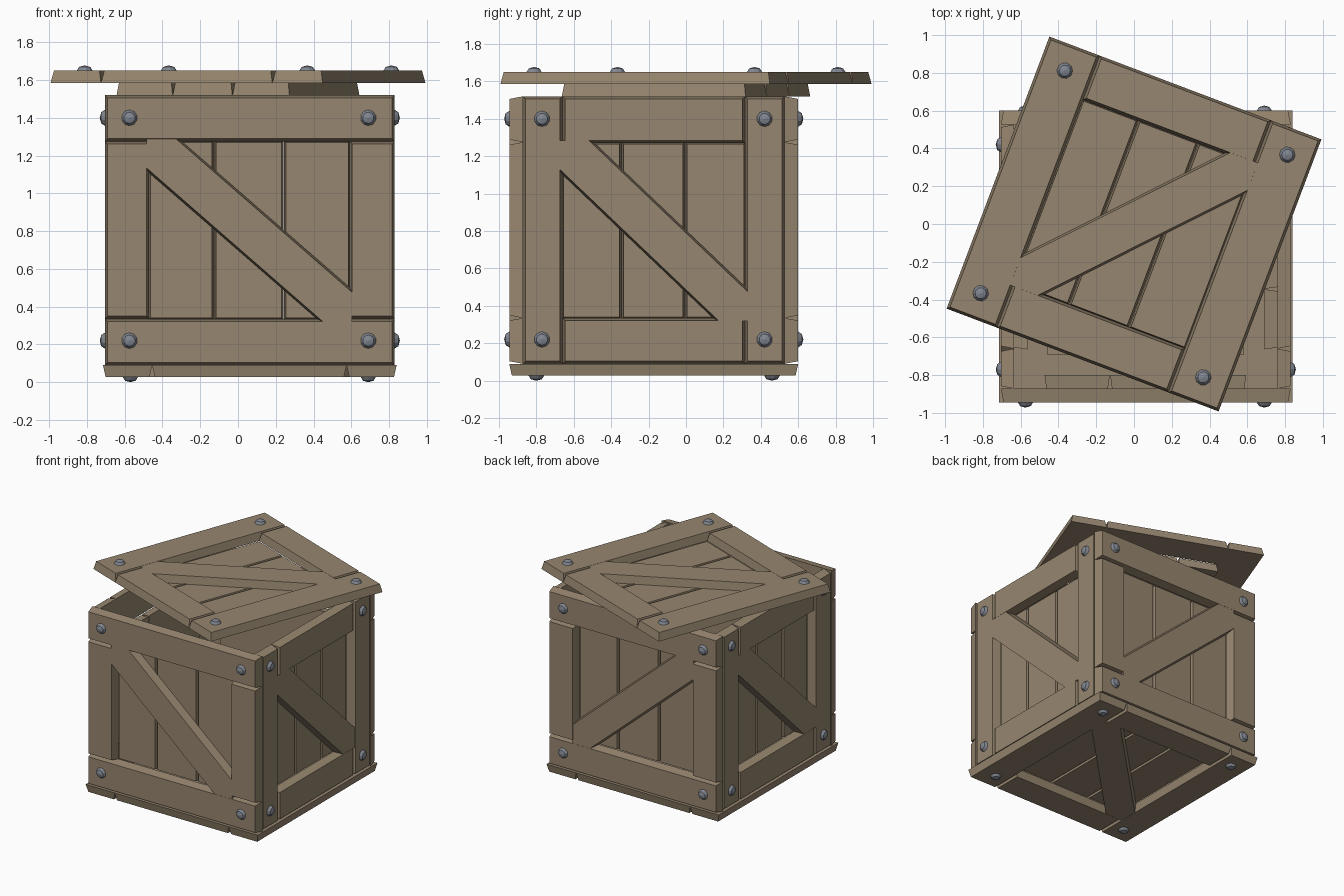
import bpy, bmesh, math
from mathutils import Matrix, Vector

if "Cube" in bpy.data.objects:
    bpy.data.objects.remove(bpy.data.objects["Cube"])


def material(name, rgb):
    m = bpy.data.materials.new(name)
    m.diffuse_color = (*rgb, 1)
    m.use_nodes = True
    m.node_tree.nodes["Principled BSDF"].inputs["Base Color"].default_value = m.diffuse_color
    return m


WOOD = material("brown wood", (0.31, 0.24, 0.16))
STEEL = material("grey steel", (0.22, 0.24, 0.28))


def finish(bm, name, mat):
    bmesh.ops.recalc_face_normals(bm, faces=bm.faces[:])
    me = bpy.data.meshes.new(name)
    bm.to_mesh(me)
    bm.free()
    me.materials.append(mat)
    ob = bpy.data.objects.new(name, me)
    bpy.context.collection.objects.link(ob)
    return ob


def loft(bm, M, base, top, n0, n1):
    """Solid between two outlines with the same point count."""
    a = [bm.verts.new(M @ Vector((u, v, n0))) for u, v in base]
    b = [bm.verts.new(M @ Vector((u, v, n1))) for u, v in top]
    k = len(a)
    bm.faces.new(a)
    bm.faces.new(b)
    for i in range(k):
        j = (i + 1) % k
        bm.faces.new((a[i], a[j], b[j], b[i]))


def rect(u0, u1, v0, v1, s=0.0):
    return [(u0 + s, v0 + s), (u1 - s, v0 + s), (u1 - s, v1 - s), (u0 + s, v1 - s)]


def board(bm, M, u0, u1, v0, v1, n0, n1, taper=0.014):
    loft(bm, M, rect(u0, u1, v0, v1), rect(u0, u1, v0, v1, taper), n0, n1)


def brace_outline(a0, a1, b0, b1, c, d):
    """Six-sided diagonal strip across an opening; d = slope sign."""
    pts = [(a0, b0), (a0 + c, b0), (a1, b1 - c), (a1, b1), (a1 - c, b1), (a0, b0 + c)]
    return pts if d > 0 else [(u, b0 + b1 - v) for u, v in pts]


def panel(name, M, ur, vr, ou, ov, long_v, d, t, bolts_u, bolts_v):
    (u0, u1), (v0, v1), (a0, a1), (b0, b1) = ur, vr, ou, ov
    # outer frame boards
    bm = bmesh.new()
    if long_v:
        parts = [(u0, a0, v0, v1), (a1, u1, v0, v1), (a0, a1, v0, b0), (a0, a1, b1, v1)]
    else:
        parts = [(u0, u1, v0, b0), (u0, u1, b1, v1), (u0, a0, b0, b1), (a1, u1, b0, b1)]
    for p in parts:
        board(bm, M, *p, -t, 0)
    finish(bm, name + "_frame", WOOD)
    # diagonal brace
    bm = bmesh.new()
    e = 0.015
    box = (a0 - e, a1 + e, b0 - e, b1 + e)
    loft(bm, M, brace_outline(*box, 0.17, d), brace_outline(*box, 0.155, d), -t, -0.001)
    finish(bm, name + "_brace", WOOD)
    # three planks behind the frame
    bm = bmesh.new()
    p0, p1 = a0 - 0.005, a1 + 0.005
    cuts = [p0, p0 + (p1 - p0) * 0.325, p0 + (p1 - p0) * 0.67, p1]
    for l, r in zip(cuts, cuts[1:]):
        board(bm, M, l + 0.001, r - 0.001, b0 - 0.005, b1 + 0.005, -2 * t, -t, 0.010)
    # keep the plank layer closed against the frame
    finish(bm, name + "_planks", WOOD)
    # corner bolts
    bm = bmesh.new()
    for u in bolts_u:
        for v in bolts_v:
            B = M @ Matrix.Translation((u, v, 0)) @ Matrix.Diagonal((1, 1, 0.65, 1))
            bmesh.ops.create_uvsphere(bm, u_segments=10, v_segments=4, radius=0.042, matrix=B)
    finish(bm, name + "_bolts", STEEL)


def axes(u, v, n, o):
    M = Matrix((u, v, n)).transposed().to_4x4()
    M.translation = o
    return M


X, Y, Z = Vector((1, 0, 0)), Vector((0, 1, 0)), Vector((0, 0, 1))

# front and back walls
for nm, n, y in (("front", -Y, -0.945), ("back", Y, 0.60)):
    panel(nm, axes(X, Z, n, (0, y, 0)), (-0.705, 0.83), (0.09, 1.52),
          (-0.47, 0.59), (0.335, 1.275), False, -1, 0.073,
          (-0.575, 0.69), (0.22, 1.40))

# right and left walls, fitted between front and back
for nm, n, x, d in (("right", X, 0.83, -1), ("left", -X, -0.705, 1)):
    panel(nm, axes(Y, Z, n, (x, 0, 0)), (-0.872, 0.527), (0.09, 1.52),
          (-0.66, 0.315), (0.335, 1.27), True, d, 0.07,
          (-0.77, 0.42), (0.22, 1.40))

# floor
panel("floor", axes(X, Y, -Z, (0, 0, 0.027)), (-0.715, 0.84), (-0.945, 0.60),
      (-0.455, 0.575), (-0.69, 0.345), True, 1, 0.063,
      (-0.57, 0.69), (-0.80, 0.46))

# lid, turned on top of the crate
L = Matrix.Translation((0, 0, 1.65)) @ Matrix.Rotation(math.radians(-20.7), 4, 'Z')
panel("lid", L, (-0.77, 0.77), (-0.77, 0.77), (-0.485, 0.485), (-0.52, 0.52),
      True, 1, 0.065, (-0.63, 0.63), (-0.63, 0.63))
